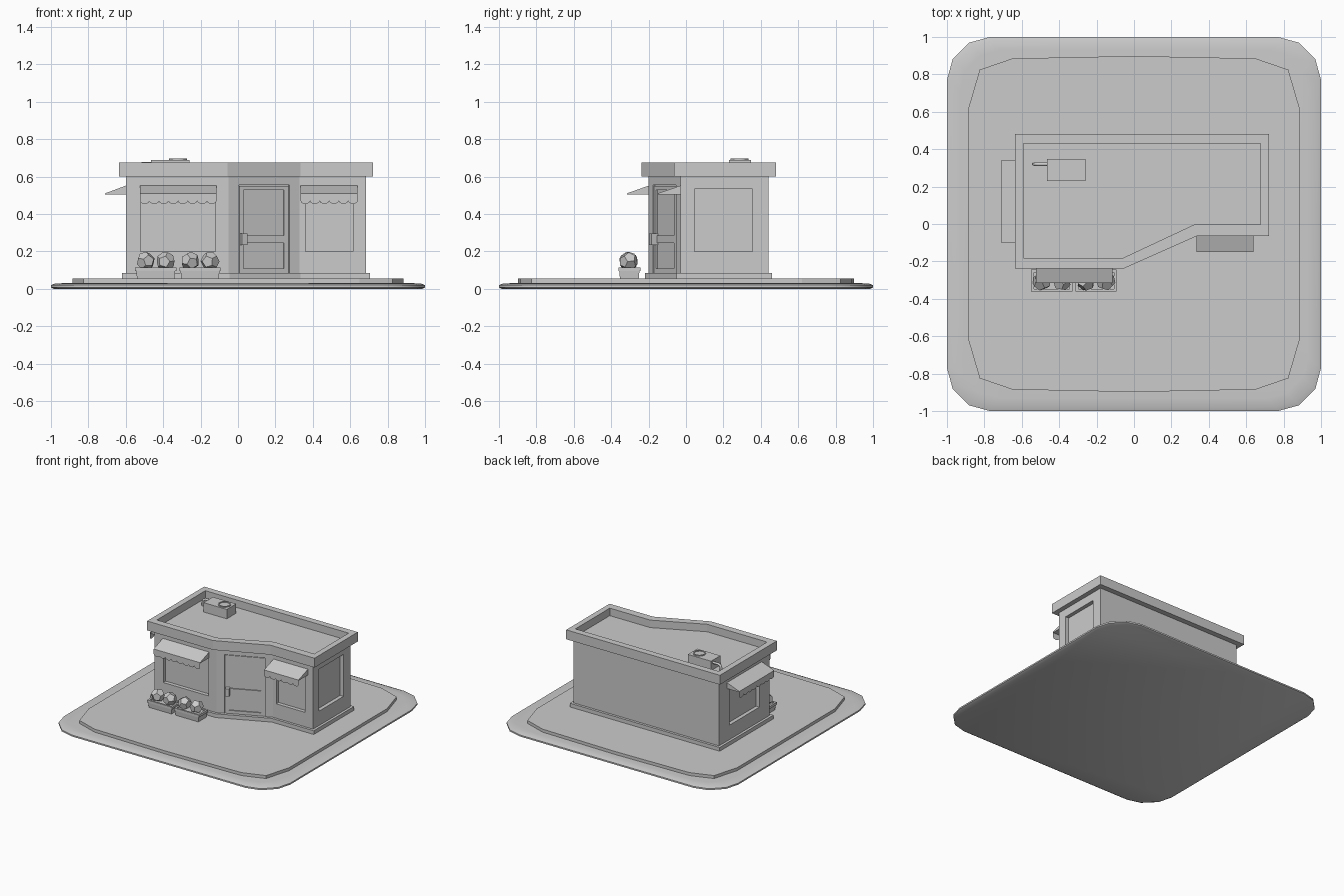
import bpy, bmesh, math
from mathutils import Matrix, Vector

if "Cube" in bpy.data.objects:
    bpy.data.objects.remove(bpy.data.objects["Cube"])


def finish(name, bm, matrix=Matrix(), smooth=None):
    bmesh.ops.recalc_face_normals(bm, faces=bm.faces)
    me = bpy.data.meshes.new(name)
    bm.to_mesh(me)
    bm.free()
    ob = bpy.data.objects.new(name, me)
    ob.matrix_world = matrix
    bpy.context.collection.objects.link(ob)
    if smooth:
        bpy.ops.object.select_all(action='DESELECT')
        bpy.context.view_layer.objects.active = ob
        ob.select_set(True)
        bpy.ops.object.shade_smooth_by_angle(angle=math.radians(smooth))
    return ob


def loft(name, rings, smooth=None, matrix=Matrix()):
    """Skin (outline, z) rings and cap both ends."""
    bm = bmesh.new()
    loops = [[bm.verts.new((x, y, z)) for x, y in pts] for pts, z in rings]
    n = len(loops[0])
    for a, b in zip(loops, loops[1:]):
        for i in range(n):
            j = (i + 1) % n
            bm.faces.new((a[i], a[j], b[j], b[i]))
    bm.faces.new(loops[0][::-1])
    bm.faces.new(loops[-1])
    return finish(name, bm, matrix, smooth)


def rect(w, d):
    return [(-w / 2, -d / 2), (w / 2, -d / 2), (w / 2, d / 2), (-w / 2, d / 2)]


def on_wall(x, y, angle):
    """Frame on a wall: local x runs along it, local -y points outward."""
    return Matrix.Translation((x, y, 0)) @ Matrix.Rotation(angle, 4, 'Z')


def wall_box(name, frame, u, w, z0, z1, out, depth):
    """Box in a wall frame reaching from -depth inside to out outside."""
    c = frame @ Matrix.Translation((u, (depth - out) / 2, 0))
    return loft(name, [(rect(w, out + depth), z0), (rect(w, out + depth), z1)], matrix=c)


def four_way(quarter):
    pts = []
    for sx, sy in ((1, 1), (-1, 1), (-1, -1), (1, -1)):
        q = [(x * sx, y * sy) for x, y in quarter]
        pts += q if sx == sy else q[::-1]
    return [p for i, p in enumerate(pts) if p != pts[i - 1]]


# Ground plate and pavement slab
plate = four_way([(1, .77), (.97, .88), (.88, .97), (.77, 1)])
scaled = lambda s: [(x * s, y * s) for x, y in plate]
loft("ground_plate", [(scaled(.985), 0), (plate, .008), (plate, .02), (scaled(.98), .028),
                      (scaled(.93), .031)], smooth=60)
slab = four_way([(.885, .62), (.825, .825), (.65, .885), (0, .898)])
loft("pavement", [(slab, .02), (slab, .055)])

# Building shell
wall = [(-.6, -.2), (-.05, -.2), (.33, -.03), (.685, -.03), (.685, .44), (-.6, .44)]
plinth = [(-.62, -.22), (-.045, -.22), (.335, -.05), (.705, -.05), (.705, .46), (-.62, .46)]
outer = [(-.637, -.238), (-.055, -.238), (.335, -.065), (.722, -.065), (.722, .482), (-.637, .482)]
inner = [(-.59, -.182), (-.06, -.182), (.32, -.004), (.677, -.004), (.677, .43), (-.59, .43)]
walls = loft("walls", [(wall, .05), (wall, .61)])
loft("plinth", [(plinth, .05), (plinth, .085)])
loft("roof_parapet", [(outer, .6), (outer, .675), (inner, .675), (inner, .615)])

# Wall frames
front_left = on_wall(-.32, -.2, 0)
front_right = on_wall(.4875, -.03, 0)
right = on_wall(.685, .2, math.pi / 2)
left = on_wall(-.6, .12, -math.pi / 2)
slant = math.atan2(.17, .38)
diagonal = on_wall(.14, -.115, slant)

# Window and door recesses
cuts = [(front_left, .4, .2, .535, .03), (front_right, .255, .2, .535, .03),
        (right, .31, .2, .535, .03), (left, .38, .2, .535, .03),
        (diagonal, .296, .085, .555, .012)]
for frame, w, z0, z1, depth in cuts:
    cutter = wall_box("cutter", frame, 0, w, z0, z1, .05, depth)
    cutter.hide_render = True
    mod = walls.modifiers.new("recess", 'BOOLEAN')
    mod.operation = 'DIFFERENCE'
    mod.solver = 'EXACT'
    mod.object = cutter
    bpy.context.view_layer.objects.active = walls
    bpy.ops.object.modifier_apply(modifier=mod.name)
    bpy.data.objects.remove(cutter)

# Door: stiles and rails around two sunken panels, with a handle
for i, u in enumerate((-.131, .131)):
    wall_box(f"door_stile_{i}", diagonal, u, .026, .085, .55, -.004, .014)
for i, (z0, z1) in enumerate(((.085, .11), (.245, .285), (.53, .55))):
    wall_box(f"door_rail_{i}", diagonal, 0, .24, z0, z1, -.004, .014)
wall_box("door_handle", diagonal, -.125, .032, .235, .295, .027, .01)


# Awnings: solid wedge with a thin scalloped valance
def awning(name, frame, width, scallops, reach=.115):
    bm = bmesh.new()
    side = [(.0, .505), (-reach, .505), (-reach, .511), (0, .552)]
    ends = [[bm.verts.new((s * width / 2, y, z)) for y, z in side] for s in (-1, 1)]
    for i in range(4):
        j = (i + 1) % 4
        bm.faces.new((ends[0][i], ends[0][j], ends[1][j], ends[1][i]))
    bm.faces.new(ends[0])
    bm.faces.new(ends[1])
    finish(name, bm, frame)
    bm = bmesh.new()
    step = width / scallops
    for k in range(scallops):
        x0 = -width / 2 + k * step
        arc = [(x0 + step / 2 * (1 - math.cos(t * math.pi / 6)),
                .47 - .015 * math.sin(t * math.pi / 6)) for t in range(7)]
        outline = [(x0, .506)] + arc + [(x0 + step, .506)]
        bm.faces.new([bm.verts.new((x, -reach, z)) for x, z in outline])
    bmesh.ops.remove_doubles(bm, verts=bm.verts, dist=1e-5)
    finish(name + "_valance", bm, frame)


awning("front_awning_large", front_left, .41, 8)
awning("front_awning_small", front_right, .305, 6, .12)
awning("side_awning", left, .44, 8, .11)

# Planters with faceted shrubs
g = (1 + 5 ** .5) / 2
dodeca = [(a, b, c) for a in (-1, 1) for b in (-1, 1) for c in (-1, 1)]
for a in (-1, 1):
    for b in (-1, 1):
        dodeca += [(0, a / g, b * g), (a / g, b * g, 0), (b * g, 0, a / g)]
for i, x in enumerate((-.44, -.203)):
    m = Matrix.Translation((x, -.303, 0))
    loft(f"planter_{i}", [(rect(.2, .1), .055), (rect(.208, .108), .095), (rect(.22, .118), .095),
                          (rect(.22, .118), .115), (rect(.19, .09), .115), (rect(.19, .09), .105)],
         matrix=m)
    for j, dx in enumerate((-.053, .053)):
        bm = bmesh.new()
        for v in dodeca:
            bm.verts.new(Vector(v).normalized() * .051)
        bmesh.ops.convex_hull(bm, input=bm.verts)
        bmesh.ops.dissolve_limit(bm, angle_limit=.05, verts=bm.verts, edges=bm.edges)
        spin = Matrix.Rotation(.4 + i + 2 * j, 4, 'Z') @ Matrix.Rotation(.5 + j, 4, 'X')
        finish(f"shrub_{i}_{j}", bm, Matrix.Translation((x + dx, -.307, .148)) @ spin)

# Rooftop unit: box, fan ring and pipe
loft("roof_unit", [(rect(.205, .118), .61), (rect(.205, .118), .69)],
     matrix=Matrix.Translation((-.362, .288, 0)))
circle = lambda r: [(r * math.cos(k * math.pi / 6), r * math.sin(k * math.pi / 6)) for k in range(12)]
loft("roof_fan", [(circle(.048), .688), (circle(.048), .697), (circle(.038), .697), (circle(.038), .691)],
     smooth=35, matrix=Matrix.Translation((-.32, .287, 0)))
cu = bpy.data.curves.new("roof_pipe", 'CURVE')
cu.dimensions = '3D'
cu.bevel_depth = .01
cu.bevel_resolution = 1
cu.use_fill_caps = True
path = [(-.45, .32, .67), (-.51, .32, .67), (-.527, .32, .663), (-.533, .32, .645), (-.533, .32, .61)]
sp = cu.splines.new('POLY')
sp.points.add(len(path) - 1)
for p, co in zip(sp.points, path):
    p.co = (*co, 1)
bpy.context.collection.objects.link(bpy.data.objects.new("roof_pipe", cu))
